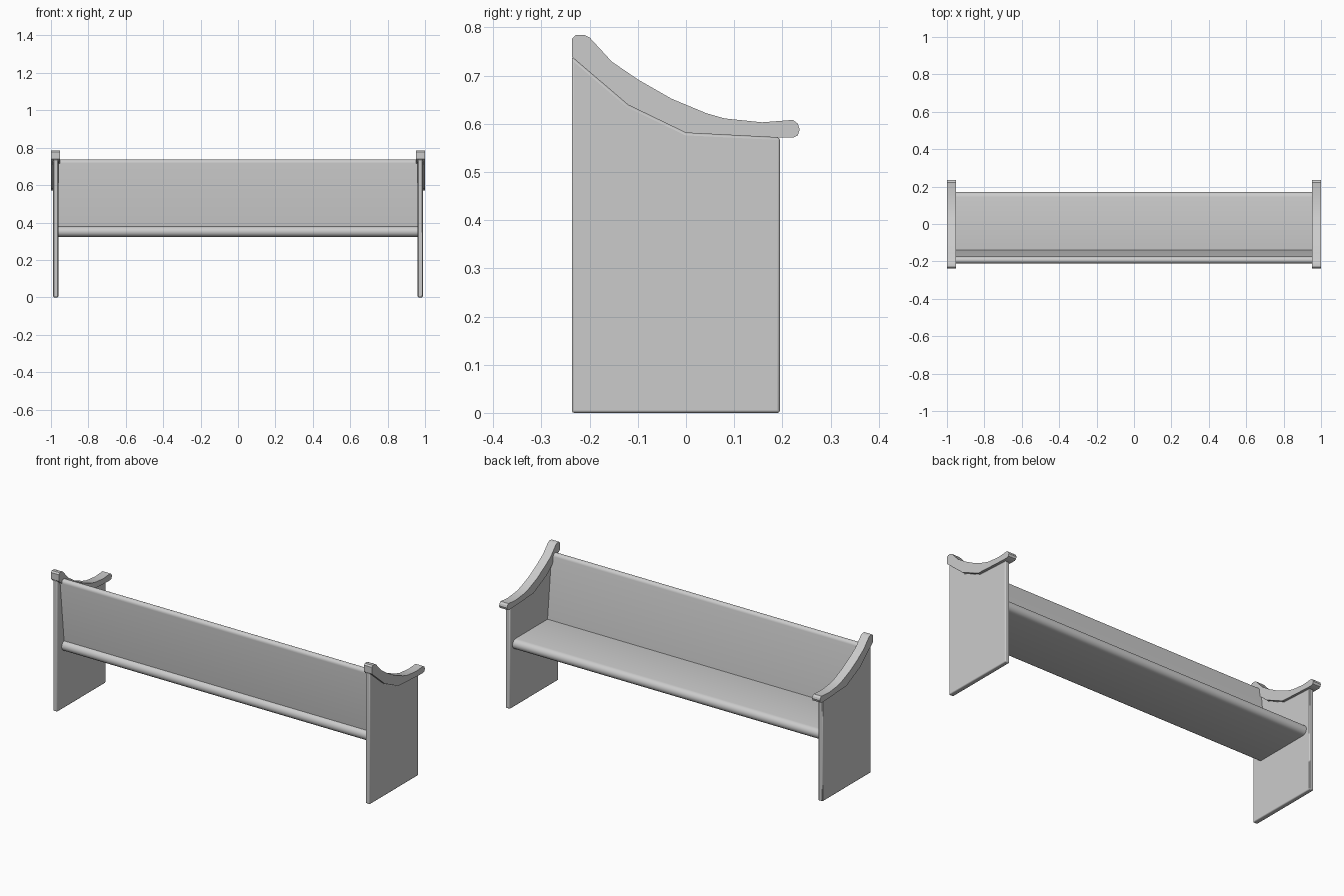
import bpy, bmesh, math
from mathutils import Vector

if "Cube" in bpy.data.objects:
    bpy.data.objects.remove(bpy.data.objects["Cube"])


def extrude_profile(name, pts, x0, x1, bevel=0.0):
    """Extrude a (y, z) outline along x."""
    bm = bmesh.new()
    face = bm.faces.new([bm.verts.new((x0, y, z)) for y, z in pts])
    res = bmesh.ops.extrude_face_region(bm, geom=[face])
    moved = [g for g in res["geom"] if isinstance(g, bmesh.types.BMVert)]
    bmesh.ops.translate(bm, verts=moved, vec=(x1 - x0, 0, 0))
    bmesh.ops.recalc_face_normals(bm, faces=bm.faces)
    me = bpy.data.meshes.new(name)
    bm.to_mesh(me)
    bm.free()
    ob = bpy.data.objects.new(name, me)
    bpy.context.collection.objects.link(ob)
    if bevel:
        mod = ob.modifiers.new("Bevel", "BEVEL")
        mod.width = bevel
        mod.segments = 2
        mod.limit_method = "ANGLE"
        mod.angle_limit = math.radians(60)
    bpy.context.view_layer.objects.active = ob
    ob.select_set(True)
    bpy.ops.object.shade_smooth_by_angle(angle=math.radians(32))
    ob.select_set(False)
    return ob


def rounded_slat(p0, p1, radius, round_start=True, steps=8):
    """Board cross-section from p0 to p1 with half-round ends."""
    a, b = Vector(p0), Vector(p1)
    ang = math.atan2(b.y - a.y, b.x - a.x)
    pts = []
    for c, base, rounded in ((b, ang - math.pi / 2, True),
                             (a, ang + math.pi / 2, round_start)):
        n = steps if rounded else 1
        for i in range(n + 1):
            t = base + math.pi * i / n
            pts.append((c.x + radius * math.cos(t), c.y + radius * math.sin(t)))
    return pts


# Shared curve between end panel and arm cap
seam = [(0.195, 0.571), (0.0, 0.581), (-0.12, 0.639), (-0.237, 0.739)]
panel = [(-0.237, 0.0), (0.195, 0.0)] + seam
cap = seam + [(-0.237, 0.776), (-0.229, 0.784), (-0.21, 0.784), (-0.2, 0.779),
              (-0.154, 0.729), (-0.1, 0.692), (-0.03, 0.652), (0.042, 0.622),
              (0.08, 0.611), (0.158, 0.603), (0.222, 0.608), (0.232, 0.6),
              (0.236, 0.588), (0.232, 0.576), (0.222, 0.571)]

# End panels and arm caps
for side, s in (("left", -1), ("right", 1)):
    extrude_profile(side + "_end_panel", panel, s * 0.961, s * 0.988, 0.005)
    extrude_profile(side + "_arm_cap", cap, s * 0.951, s * 1.0)

# Seat board with rounded long edges
extrude_profile("seat", rounded_slat((-0.17, 0.351), (0.144, 0.351), 0.028), -0.964, 0.964)

# Leaning backrest with rounded top edge
extrude_profile("backrest", rounded_slat((-0.157, 0.37), (-0.193, 0.719), 0.018, False),
                -0.964, 0.964)
